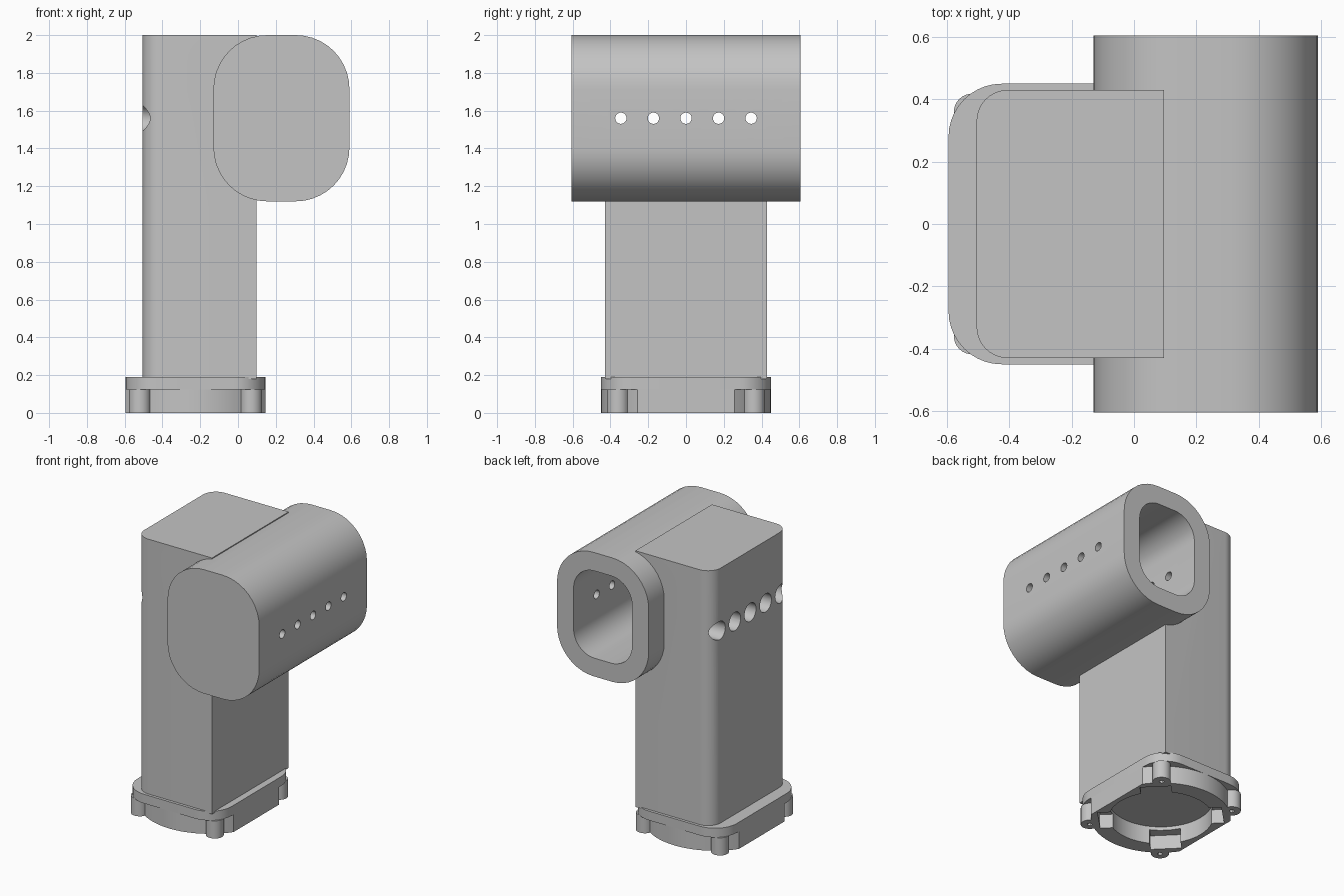
import bpy, bmesh
from math import sin, cos, pi, radians
from mathutils import Matrix, Vector

cube = bpy.data.objects.get("Cube")
if cube:
    bpy.data.objects.remove(cube, do_unlink=True)

grey = bpy.data.materials.new("plain_grey")
grey.use_nodes = True
COLOUR = (0.55, 0.55, 0.55, 1)
grey.diffuse_color = COLOUR
grey.node_tree.nodes["Principled BSDF"].inputs["Base Color"].default_value = COLOUR


def rounded(x0, x1, y0, y1, radii, steps=10):
    """Outline of a rectangle; radii run from the (x1, y1) corner, anticlockwise."""
    pts = []
    corners = [(x1, y1, -1, -1), (x0, y1, 1, -1), (x0, y0, 1, 1), (x1, y0, -1, 1)]
    for i, ((x, y, sx, sy), r) in enumerate(zip(corners, radii)):
        if r == 0:
            pts.append((x, y))
            continue
        for k in range(steps + 1):
            a = (i + k / steps) * pi / 2
            pts.append((x + sx * r + r * cos(a), y + sy * r + r * sin(a)))
    return pts


def circle(x, y, r, n=32):
    return [(x + r * cos(2 * pi * k / n), y + r * sin(2 * pi * k / n)) for k in range(n)]


def extrude(name, outline, lo, hi, axis="z"):
    """Solid from an outline: (x, y) along z, (x, z) along y, or (y, z) along x."""
    place = {"z": lambda u, v, w: (u, v, w),
             "y": lambda u, v, w: (u, w, v),
             "x": lambda u, v, w: (w, u, v)}[axis]
    bm = bmesh.new()
    face = bm.faces.new([bm.verts.new(place(u, v, lo)) for u, v in outline])
    out = bmesh.ops.extrude_face_region(bm, geom=[face])
    moved = [g for g in out["geom"] if isinstance(g, bmesh.types.BMVert)]
    bmesh.ops.translate(bm, verts=moved, vec=Vector(place(0, 0, hi - lo)))
    bmesh.ops.recalc_face_normals(bm, faces=bm.faces)
    mesh = bpy.data.meshes.new(name)
    bm.to_mesh(mesh)
    bm.free()
    mesh.materials.append(grey)
    obj = bpy.data.objects.new(name, mesh)
    bpy.context.collection.objects.link(obj)
    return obj


def activate(obj):
    bpy.ops.object.select_all(action="DESELECT")
    obj.select_set(True)
    bpy.context.view_layer.objects.active = obj


def combine(obj, tool, operation="DIFFERENCE", keep=False):
    mod = obj.modifiers.new("cut", "BOOLEAN")
    mod.operation, mod.solver, mod.object = operation, "EXACT", tool
    activate(obj)
    bpy.ops.object.modifier_apply(modifier=mod.name)
    if not keep:
        bpy.data.objects.remove(tool, do_unlink=True)


# Upright column, rounded on its outer side, and the cross barrel at its top
column = extrude("column", rounded(-0.505, 0.097, -0.43, 0.43, (0, 0.1, 0.1, 0)), 0.18, 2.0)
barrel = extrude("barrel", rounded(-0.13, 0.59, 1.12, 2.0, [0.285] * 4), -0.605, 0.605, "y")
combine(column, barrel, keep=True)

# Barrel cavity, open at the back
cavity = extrude("cavity", rounded(0.0, 0.46, 1.25, 1.87, [0.165] * 4), -0.475, 0.7, "y")
combine(barrel, cavity)

# Row of through holes with wide access bores in the column
for i in range(-2, 3):
    y = i * 0.1725
    for part in (barrel, column):
        combine(part, extrude("hole", circle(y, 1.56, 0.03, 20), -0.7, 0.7, "x"))
    combine(column, extrude("bore", circle(y, 1.56, 0.065, 28), -0.7, -0.1, "x"))

# Base flange
CX = -0.225
flange = extrude("base_flange", rounded(-0.595, 0.145, -0.45, 0.45, [0.17] * 4), 0.125, 0.19)

# Base collar: a disc with two flat sides and a screw post at each corner
collar = extrude("base_collar", circle(CX, 0, 0.45, 64), 0, 0.125)
combine(collar, extrude("flats", rounded(-0.595, 0.145, -0.6, 0.6, [0] * 4), -0.1, 0.3), "INTERSECT")
posts = [(CX + sx * 0.295, sy * 0.36) for sx in (-1, 1) for sy in (-1, 1)]
for x, y in posts:
    combine(collar, extrude("post", circle(x, y, 0.058, 24), 0, 0.125), "UNION")
for x, y in posts:
    combine(collar, extrude("screw_hole", circle(x, y, 0.016, 12), -0.1, 0.1))

# Round socket with four pockets in the underside
combine(collar, extrude("socket", circle(CX, 0, 0.335, 48), -0.1, 0.2))
for k in range(4):
    pocket = extrude("pocket", rounded(0.2, 0.4, -0.1, 0.1, [0] * 4), -0.1, 0.1)
    pocket.data.transform(Matrix.Translation((CX, 0, 0)) @ Matrix.Rotation(pi / 4 + k * pi / 2, 4, "Z"))
    combine(collar, pocket)

for part in (column, barrel, flange, collar):
    activate(part)
    bpy.ops.object.shade_smooth_by_angle(angle=radians(30))
